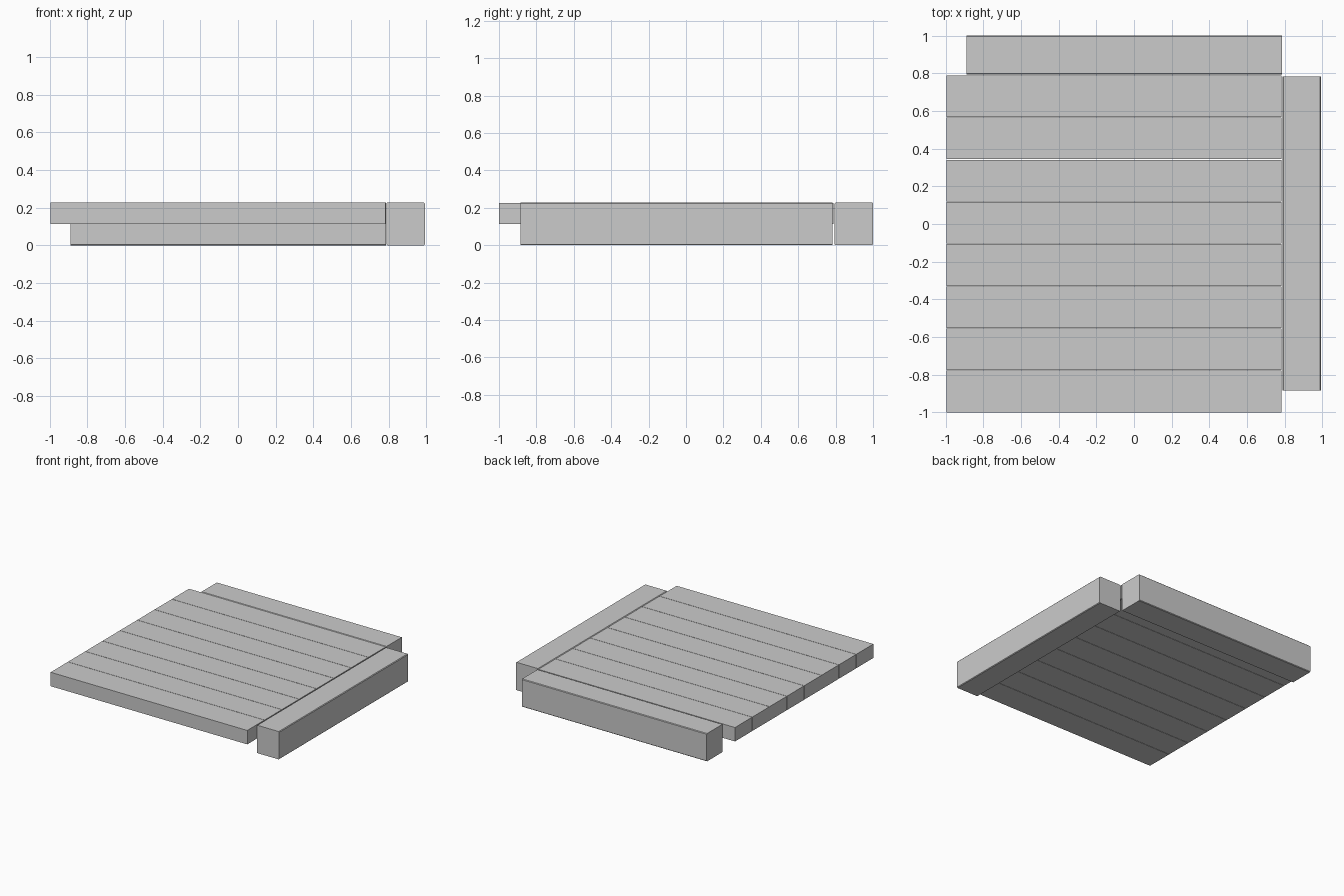
import bpy, bmesh

if "Cube" in bpy.data.objects:
    bpy.data.objects.remove(bpy.data.objects["Cube"])


def box(name, x, y, z, bevel_axis=None, bevel=0.005):
    """Box from (min, max) ranges; optionally bevel edges running along one axis."""
    bm = bmesh.new()
    bmesh.ops.create_cube(bm, size=1)
    for v in bm.verts:
        v.co = [r[0] + (c + 0.5) * (r[1] - r[0]) for c, r in zip(v.co, (x, y, z))]
    if bevel_axis is not None:
        edges = [e for e in bm.edges
                 if abs((e.verts[0].co - e.verts[1].co).normalized()[bevel_axis]) > 0.9]
        bmesh.ops.bevel(bm, geom=edges, offset=bevel, segments=1, affect='EDGES')
    mesh = bpy.data.meshes.new(name)
    bm.to_mesh(mesh)
    bm.free()
    ob = bpy.data.objects.new(name, mesh)
    bpy.context.collection.objects.link(ob)
    return ob


TOP = 0.228

# Deck planks, laid side by side with hairline gaps
COUNT, FRONT, BACK, GAP = 8, -1.0, 0.789, 0.003
pitch = (BACK - FRONT + GAP) / COUNT
for i in range(COUNT):
    y0 = FRONT + i * pitch
    box(f"deck_plank_{i + 1}", (-0.996, 0.784), (y0, y0 + pitch - GAP), (0.113, TOP - 0.001))

# Thick edge beams on the right and back sides, long edges eased
box("right_beam", (0.789, 0.992), (-0.884, 0.782), (0, TOP), bevel_axis=1)
box("back_beam", (-0.888, 0.786), (0.794, 1.0), (0, TOP), bevel_axis=0)
